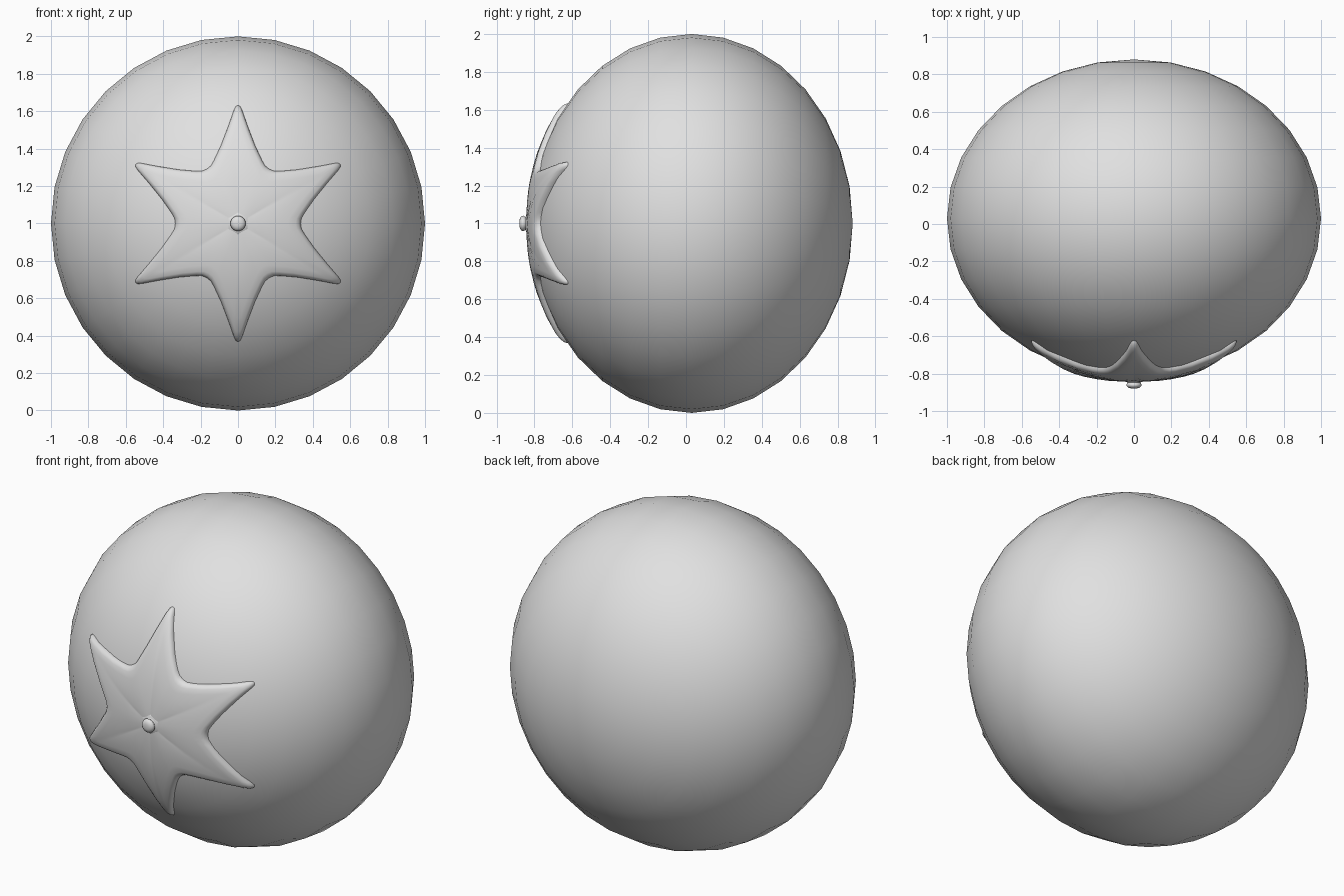
import bpy, bmesh, math
from mathutils import Matrix

cube = bpy.data.objects.get("Cube")
if cube:
    bpy.data.objects.remove(cube, do_unlink=True)

CENTRE_Y, DEPTH = 0.03, 0.85     # body centre and half depth along y

grey = bpy.data.materials.new("light grey")
grey.use_nodes = True
colour = (0.75, 0.75, 0.75, 1)
grey.diffuse_color = colour
grey.node_tree.nodes["Principled BSDF"].inputs["Base Color"].default_value = colour


def finish(bm, name):
    """Turn a bmesh into a smooth-shaded object."""
    for f in bm.faces:
        f.smooth = True
    mesh = bpy.data.meshes.new(name)
    bm.to_mesh(mesh)
    bm.free()
    mesh.materials.append(grey)
    obj = bpy.data.objects.new(name, mesh)
    bpy.context.collection.objects.link(obj)
    return obj


def skin(bm, centre, rings):
    """Close a centre point and successive rings, running outward, into a surface."""
    c = bm.verts.new(centre)
    rows = [[bm.verts.new(p) for p in ring] for ring in rings]
    n = len(rows[0])
    for i in range(n):
        j = (i + 1) % n
        bm.faces.new((c, rows[0][i], rows[0][j]))
        for a, b in zip(rows, rows[1:]):
            bm.faces.new((a[i], b[i], b[j], a[j]))


def front_y(x, z, lift):
    """Depth of the body's front surface, raised by lift."""
    return CENTRE_Y - DEPTH * math.sqrt(1 - x * x - z * z) - lift


# Body: flattened sphere with its poles front and back
bm = bmesh.new()
bmesh.ops.create_uvsphere(bm, u_segments=32, v_segments=16, radius=1,
                          matrix=Matrix.Rotation(math.pi / 2, 4, 'X'))
bmesh.ops.scale(bm, vec=(1, DEPTH, 1), verts=bm.verts)
bmesh.ops.translate(bm, vec=(0, CENTRE_Y, 1), verts=bm.verts)
finish(bm, "body")

# Star: six-pointed plate that follows the curve of the front
half_point = [(0.012, 0.626), (0.022, 0.605), (0.05, 0.525), (0.09, 0.42),
              (0.128, 0.338), (0.145, 0.308)]      # tip to just before the valley
right = [(math.hypot(x, z), -math.atan2(x, z)) for x, z in half_point]
left = [(r, -a) for r, a in right]
valley = (0.335, -math.pi / 6)
sector = [valley] + right[::-1] + [(0.632, 0)] + left
outline = []
for k in range(6):
    base = math.pi / 2 + k * math.pi / 3
    outline += [(r * math.cos(base + a), r * math.sin(base + a)) for r, a in sector]

# (scale, lift) of each ring, with a rounded rim sinking into the body
levels = [(0.2, 0.024), (0.4, 0.026), (0.6, 0.027), (0.8, 0.027), (0.92, 0.026),
          (0.965, 0.021), (0.99, 0.012), (1.0, 0.0), (1.0, -0.03)]
rings = [[(x * s, front_y(x * s, z * s, lift), 1 + z * s) for x, z in outline]
         for s, lift in levels]
bm = bmesh.new()
skin(bm, (0, front_y(0, 0, 0.024), 1), rings)
finish(bm, "star")

# Stud: small knob with a flared foot at the centre of the star
profile = [(0.015, -0.8795), (0.028, -0.876), (0.038, -0.868), (0.041, -0.859),
           (0.036, -0.851), (0.034, -0.847), (0.042, -0.844), (0.075, -0.838),
           (0.08, -0.82)]
angles = [i * math.tau / 24 for i in range(24)]
bm = bmesh.new()
skin(bm, (0, -0.88, 1),
     [[(r * math.cos(a), y, 1 + r * math.sin(a)) for a in angles] for r, y in profile])
finish(bm, "stud")
